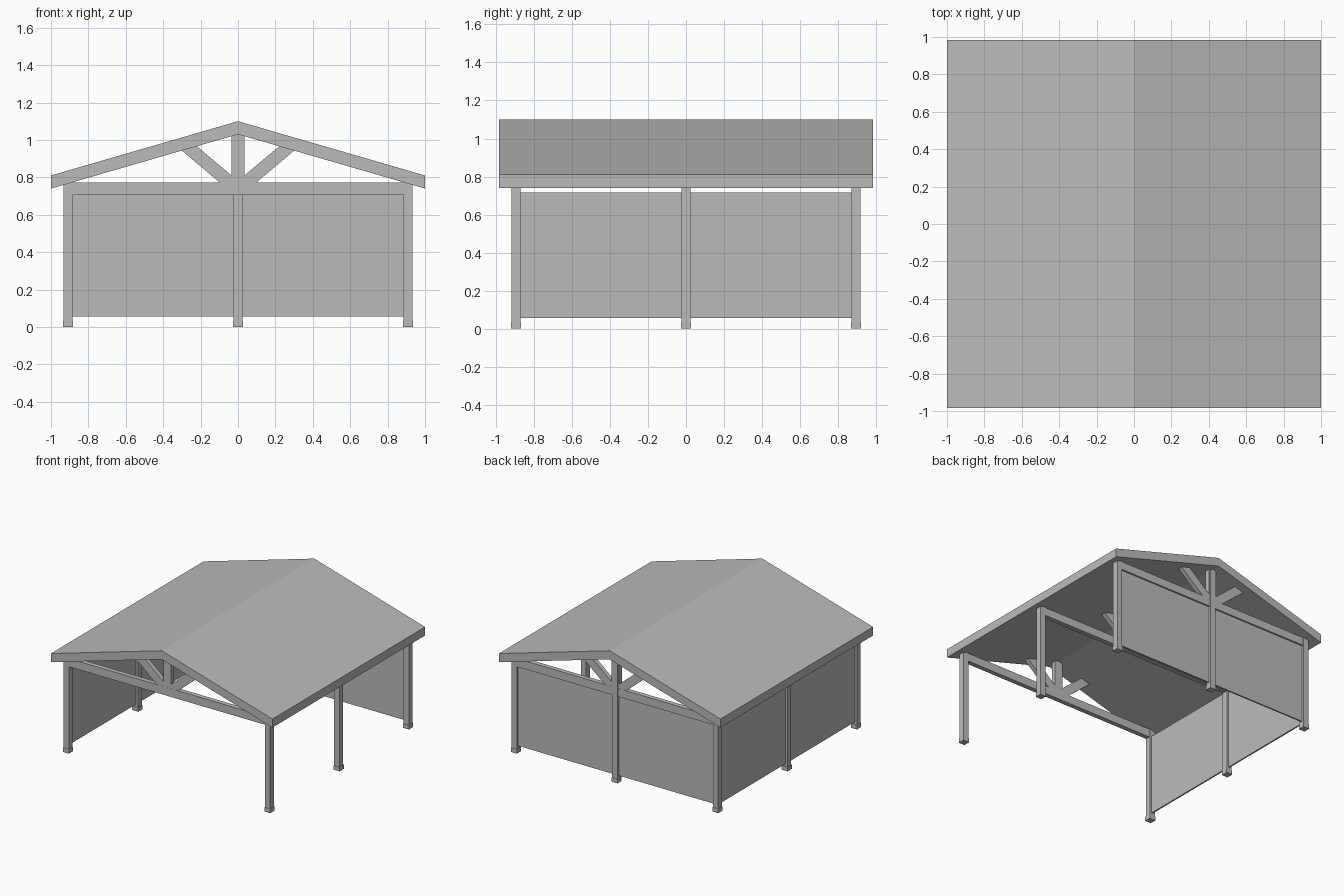
import bpy
import bmesh
from mathutils import Vector

cube = bpy.data.objects.get("Cube")
if cube:
    bpy.data.objects.remove(cube, do_unlink=True)

grey = bpy.data.materials.new("light_grey")
grey.use_nodes = True
COLOUR = (0.5, 0.5, 0.5, 1)
grey.diffuse_color = COLOUR
grey.node_tree.nodes["Principled BSDF"].inputs["Base Color"].default_value = COLOUR

POST = 0.048                # post width
PX, PY = 0.909, 0.894       # post grid
RIDGE, EAVE, ROOF = 1.03, 0.74, 0.07
BEAM_LOW, BEAM_TOP = 0.705, 0.772
BEAM_DEPTH = 0.038


def underside(x):
    return RIDGE - (RIDGE - EAVE) * abs(x)


def prism(name, profile, y, depth):
    """Extrude an x-z outline along y, centred on y."""
    bm = bmesh.new()
    face = bm.faces.new([bm.verts.new((x, y - depth / 2, z)) for x, z in profile])
    new = bmesh.ops.extrude_face_region(bm, geom=[face])["geom"]
    bmesh.ops.translate(bm, vec=Vector((0, depth, 0)),
                        verts=[v for v in new if isinstance(v, bmesh.types.BMVert)])
    bmesh.ops.recalc_face_normals(bm, faces=bm.faces)
    mesh = bpy.data.meshes.new(name)
    bm.to_mesh(mesh)
    bm.free()
    mesh.materials.append(grey)
    obj = bpy.data.objects.new(name, mesh)
    bpy.context.collection.objects.link(obj)
    return obj


def box(name, x0, x1, y, depth, z0, z1):
    return prism(name, [(x0, z0), (x1, z0), (x1, z1), (x0, z1)], y, depth)


# Gabled roof slab
prism("roof", [(-1, EAVE), (0, RIDGE), (1, EAVE),
               (1, EAVE + ROOF), (0, RIDGE + ROOF), (-1, EAVE + ROOF)], 0, 1.968)


# Posts, cut to the roof slope, with slightly wider feet
def post(name, x, y):
    a, b = x - POST / 2, x + POST / 2
    prism(name, [(a, 0), (b, 0), (b, underside(b)), (x, underside(x)),
                 (a, underside(a))], y, POST)
    foot = POST / 2 + 0.003
    box(name + "_foot", x - foot, x + foot, y, 2 * foot, 0, 0.035)


ROWS = {"front": -PY, "middle": 0, "back": PY}
for row, y in ROWS.items():
    post(row + "_left_post", PX, y)
    post(row + "_right_post", -PX, y)
post("back_centre_post", 0, PY)


# Roof trusses: tie beam, king post and two sloping braces
def brace(name, side, y):
    outline = [(0.03, BEAM_LOW + 0.01), (0.095, 0.77), (0.30, underside(0.30)),
               (0.22, underside(0.22)), (0.03, 0.806)]
    prism(name, [(side * x, z) for x, z in outline], y, BEAM_DEPTH - 0.002)


inner = PX - POST / 2
for row, y in ROWS.items():
    box(row + "_tie_beam", -inner, inner, y, BEAM_DEPTH, BEAM_LOW, BEAM_TOP)
    k = 0.035
    prism(row + "_king_post", [(-k, BEAM_LOW + 0.01), (k, BEAM_LOW + 0.01),
                               (k, underside(k)), (0, RIDGE), (-k, underside(k))],
          y, BEAM_DEPTH - 0.001)
    brace(row + "_left_brace", 1, y)
    brace(row + "_right_brace", -1, y)

# Thin wall panels on the back and the right side
PANEL = 0.012
for side, name in ((1, "left"), (-1, "right")):
    x0, x1 = sorted((side * POST / 2, side * inner))
    box("back_" + name + "_panel", x0, x1, PY, PANEL, 0.055, BEAM_LOW + 0.005)
length = PY - POST
for s, name in ((-1, "front"), (1, "rear")):
    box("side_" + name + "_panel", -PX - PANEL / 2, -PX + PANEL / 2,
        s * PY / 2, length, 0.055, 0.715)
